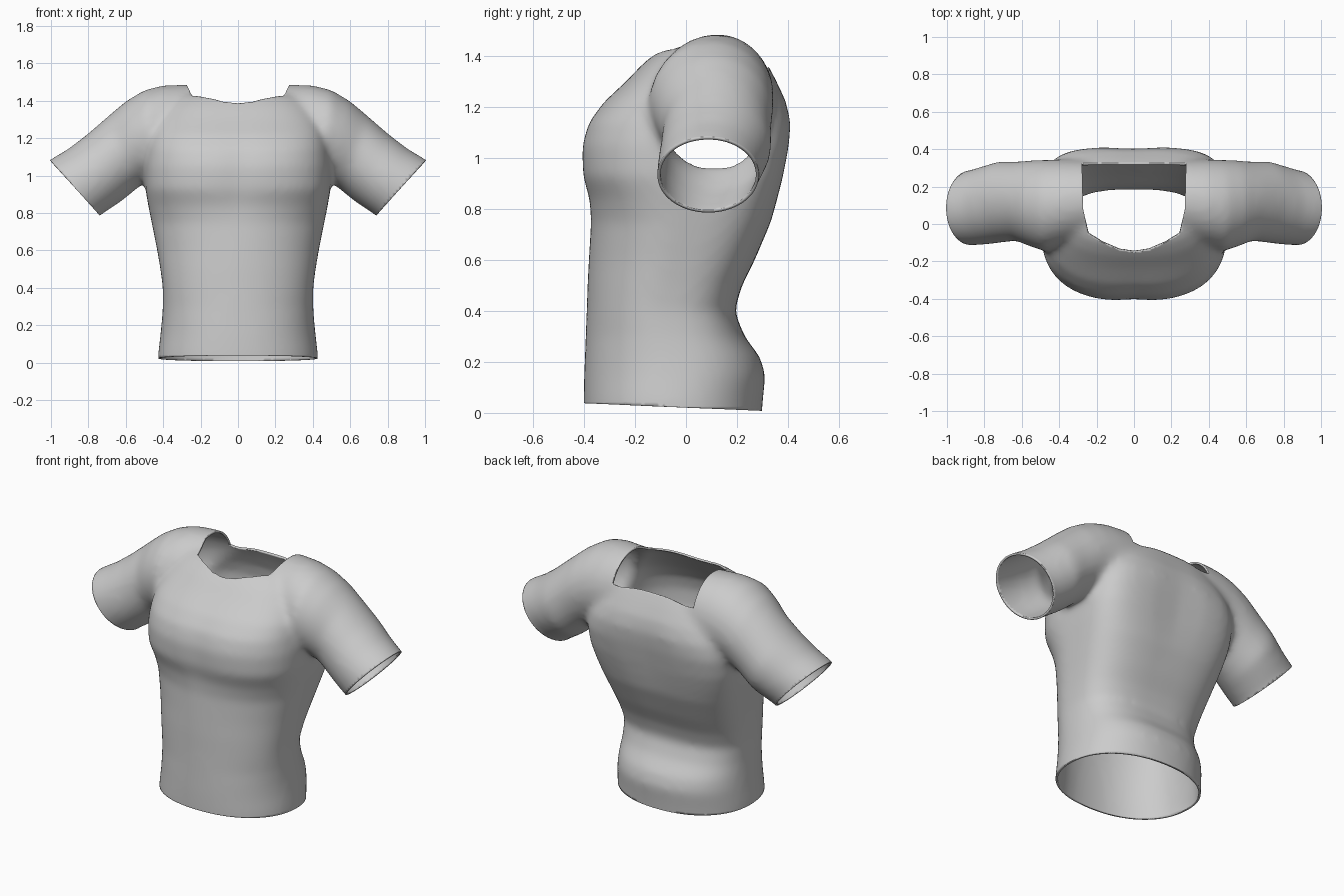
import bpy
import bmesh
from math import cos, sin, pi, exp, copysign
from mathutils import Vector

SIDES = 56

cube = bpy.data.objects.get("Cube")
if cube:
    bpy.data.objects.remove(cube, do_unlink=True)

fabric = bpy.data.materials.new("grey fabric")
fabric.use_nodes = True
fabric.diffuse_color = (0.6, 0.6, 0.6, 1)
shader = next(n for n in fabric.node_tree.nodes if n.type == "BSDF_PRINCIPLED")
shader.inputs["Base Color"].default_value = (0.6, 0.6, 0.6, 1)


def loft(name, rings):
    """Closed solid skinned over a list of equal-length point rings."""
    bm = bmesh.new()
    loops = [[bm.verts.new(p) for p in ring] for ring in rings]
    for a, b in zip(loops, loops[1:]):
        for i in range(SIDES):
            j = (i + 1) % SIDES
            bm.faces.new((a[i], a[j], b[j], b[i]))
    bm.faces.new(loops[0])
    bm.faces.new(loops[-1])
    bmesh.ops.recalc_face_normals(bm, faces=bm.faces)
    mesh = bpy.data.meshes.new(name)
    bm.to_mesh(mesh)
    bm.free()
    obj = bpy.data.objects.new(name, mesh)
    bpy.context.collection.objects.link(obj)
    return obj


def power(v, n):
    return copysign(abs(v) ** (2 / n), v)


def torso_ring(z, half_width, front, back, front_n, back_n):
    """Rounded-box section with a chest cleft and a spine groove."""
    points = []
    for i in range(SIDES):
        t = 2 * pi * i / SIDES
        n = back_n if sin(t) > 0 else front_n
        x = half_width * power(cos(t), n)
        y = (front + back) / 2 + (back - front) / 2 * power(sin(t), n)
        groove = exp(-(x / 0.08) ** 2) * exp(-((z - 1) / 0.2) ** 2)
        y -= copysign(0.012, sin(t)) * groove
        points.append((x, y, z))
    return points


def sleeve_ring(side, top, bottom, y, depth):
    """Ellipse spanning a top and a bottom point, with a depth along y."""
    top, bottom = Vector(top), Vector(bottom)
    mid, half = (top + bottom) / 2, (top - bottom) / 2
    points = []
    for i in range(SIDES):
        t = 2 * pi * i / SIDES
        p = mid + half * cos(t)
        points.append((side * p.x, y + depth * sin(t), p.y))
    return points


# Torso: height, half width, front, back, front squareness, back squareness
torso_rows = [
    (-0.10, 0.43, -0.40, 0.29, 2.2, 2.2),
    (0.05, 0.427, -0.402, 0.302, 2.2, 2.2),
    (0.15, 0.415, -0.40, 0.312, 2.2, 2.3),
    (0.22, 0.408, -0.397, 0.29, 2.2, 2.4),
    (0.30, 0.402, -0.394, 0.23, 2.1, 2.7),
    (0.40, 0.402, -0.39, 0.19, 2.1, 3.0),
    (0.50, 0.415, -0.387, 0.22, 2.1, 3.2),
    (0.60, 0.432, -0.382, 0.27, 2.1, 3.3),
    (0.75, 0.462, -0.375, 0.335, 2.15, 3.6),
    (0.84, 0.48, -0.383, 0.36, 2.35, 4.0),
    (0.93, 0.495, -0.41, 0.383, 2.6, 4.4),
    (1.05, 0.50, -0.413, 0.406, 2.6, 4.5),
    (1.14, 0.49, -0.385, 0.412, 2.7, 4.0),
    (1.22, 0.48, -0.325, 0.395, 2.7, 3.3),
    (1.30, 0.45, -0.238, 0.357, 2.7, 3.0),
    (1.37, 0.40, -0.17, 0.32, 2.7, 2.7),
    (1.42, 0.35, -0.11, 0.28, 2.6, 2.6),
    (1.46, 0.28, 0.00, 0.23, 2.4, 2.4),
]
shirt = loft("shirt", [torso_ring(*row) for row in torso_rows])

# Sleeves: top point, bottom point, y centre, y radius
sleeve_rows = [
    ((0.06, 1.47), (0.06, 1.02), 0.13, 0.19),
    ((0.28, 1.487), (0.28, 1.00), 0.125, 0.22),
    ((0.40, 1.483), (0.38, 0.99), 0.11, 0.235),
    ((0.50, 1.458), (0.45, 0.98), 0.098, 0.245),
    ((0.60, 1.398), (0.51, 0.955), 0.11, 0.23),
    ((0.69, 1.322), (0.56, 0.915), 0.122, 0.212),
    ((0.81, 1.218), (0.62, 0.865), 0.118, 0.218),
    ((0.91, 1.142), (0.68, 0.825), 0.10, 0.21),
    ((1.01, 1.083), (0.74, 0.785), 0.085, 0.20),
    ((1.09, 1.02), (0.815, 0.715), 0.085, 0.20),
]
helpers = []
for side in (-1, 1):
    sleeve = loft("sleeve", [sleeve_ring(side, *row) for row in sleeve_rows])
    sleeve.hide_render = True
    union = shirt.modifiers.new("join sleeve", "BOOLEAN")
    union.operation = "UNION"
    union.solver = "EXACT"
    union.object = sleeve
    helpers.append(sleeve)

# Blend the joined solids into one soft body
remesh = shirt.modifiers.new("blend", "REMESH")
remesh.mode = "VOXEL"
remesh.voxel_size = 0.017
smooth = shirt.modifiers.new("soften", "SMOOTH")
smooth.factor = 0.5
smooth.iterations = 18
bpy.context.view_layer.update()
graph = bpy.context.evaluated_depsgraph_get()
body = bpy.data.meshes.new_from_object(shirt.evaluated_get(graph))
shirt.modifiers.clear()
shirt.data = body
for helper in helpers:
    bpy.data.objects.remove(helper, do_unlink=True)

bm = bmesh.new()
bm.from_mesh(body)


def cut_away(planes, region):
    """Slice the faces of a region, then delete those outside every plane."""
    for point, normal in planes:
        faces = [f for f in bm.faces if region(f.calc_center_median())]
        edges = {e for f in faces for e in f.edges}
        verts = {v for f in faces for v in f.verts}
        bmesh.ops.bisect_plane(bm, geom=faces + list(edges) + list(verts),
                               dist=1e-4, plane_co=point, plane_no=normal)
    doomed = []
    for f in bm.faces:
        c = f.calc_center_median()
        if region(c) and all((c - p).dot(n) > 0 for p, n in planes):
            doomed.append(f)
    bmesh.ops.delete(bm, geom=doomed, context="FACES")


# Hem opening, a little higher at the front
cut_away([(Vector((0, -0.4, 0.038)), Vector((0, -0.043, -1)))],
         lambda c: c.z < 0.15)

# Cuff openings
for side in (-1, 1):
    cut_away([(Vector((side * 0.872, 0, 0.935)), Vector((side * 0.745, 0, -0.667)))],
             lambda c: c.x * side > 0.58)

# Neck opening: straight sides and back, curved front
outline = [(0.278, 0.325), (-0.278, 0.325), (-0.272, 0.08), (-0.245, -0.05),
           (-0.17, -0.098), (-0.08, -0.138), (0, -0.15),
           (0.08, -0.138), (0.17, -0.098), (0.245, -0.05), (0.272, 0.08)]
neck = []
for (ax, ay), (bx, by) in zip(outline, outline[1:] + outline[:1]):
    neck.append((Vector((ax, ay, 0)), Vector((ay - by, bx - ax, 0))))
cut_away(neck, lambda c: c.z > 1.15 and abs(c.x) < 0.36)

bm.to_mesh(body)
bm.free()

# Thin cloth thickness
cloth = shirt.modifiers.new("cloth thickness", "SOLIDIFY")
cloth.thickness = 0.012
cloth.offset = -1

body.materials.clear()
body.materials.append(fabric)
bpy.ops.object.select_all(action="DESELECT")
shirt.select_set(True)
bpy.context.view_layer.objects.active = shirt
bpy.ops.object.shade_smooth_by_angle(angle=0.9)
